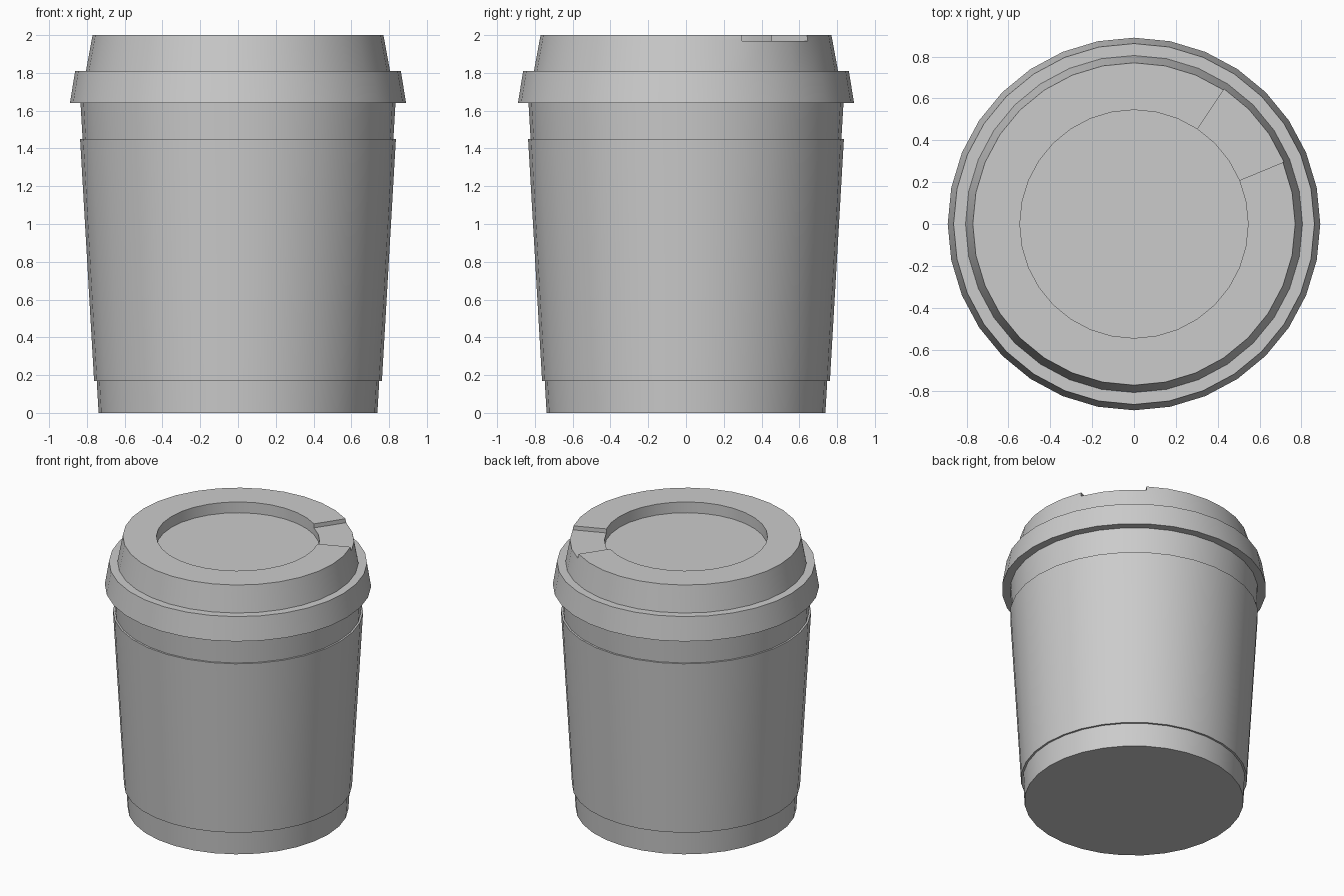
import bpy, bmesh
from math import cos, sin, pi, radians

if "Cube" in bpy.data.objects:
    bpy.data.objects.remove(bpy.data.objects["Cube"])

SIDES = 32


def ring_point(p, i):
    a = 2 * pi * i / SIDES
    return (p[0] * cos(a), p[0] * sin(a), p[1])


def lathe(name, profile, closed=False, notch=None, notch_segments=()):
    """Spin an (r, z) profile; notch_segments use the profile minus the notch points."""
    bm = bmesh.new()

    def face(points):
        bm.faces.new([bm.verts.new(p) for p in points])

    for i in range(SIDES):
        pts = profile
        if i in notch_segments:
            pts = [p for p in profile if p not in notch[1:3]]
        pairs = list(zip(pts, pts[1:]))
        if closed:
            pairs.append((pts[-1], pts[0]))
        for a, b in pairs:
            face([ring_point(a, i), ring_point(a, i + 1),
                  ring_point(b, i + 1), ring_point(b, i)])
    # side walls of the notch
    if notch:
        for i in (notch_segments[0], notch_segments[-1] + 1):
            face([ring_point(p, i) for p in notch])
    bmesh.ops.remove_doubles(bm, verts=bm.verts[:], dist=1e-4)
    bmesh.ops.recalc_face_normals(bm, faces=bm.faces[:])
    mesh = bpy.data.meshes.new(name)
    bm.to_mesh(mesh)
    bm.free()
    obj = bpy.data.objects.new(name, mesh)
    bpy.context.collection.objects.link(obj)
    bpy.ops.object.select_all(action='DESELECT')
    obj.select_set(True)
    bpy.context.view_layer.objects.active = obj
    bpy.ops.object.shade_smooth_by_angle(angle=radians(30))
    return obj


# tapered cup, top tucked inside the lid
lathe("cup", [(0, 0), (0.738, 0), (0.835, 1.66), (0, 1.66)])

# thin sleeve around the cup
lathe("sleeve", [(0.747, 0.17), (0.762, 0.17), (0.836, 1.45), (0.822, 1.45)], closed=True)

# lid with flared skirt, sunken centre and drinking notch
notch = [(0.7755, 1.97), (0.77, 2.0), (0.545, 2.0), (0.545, 1.97)]
lathe("lid",
      [(0, 1.64), (0.89, 1.64), (0.862, 1.81), (0.805, 1.81)] + notch
      + [(0.545, 1.92), (0, 1.92)],
      notch=notch, notch_segments=(2, 3, 4))
